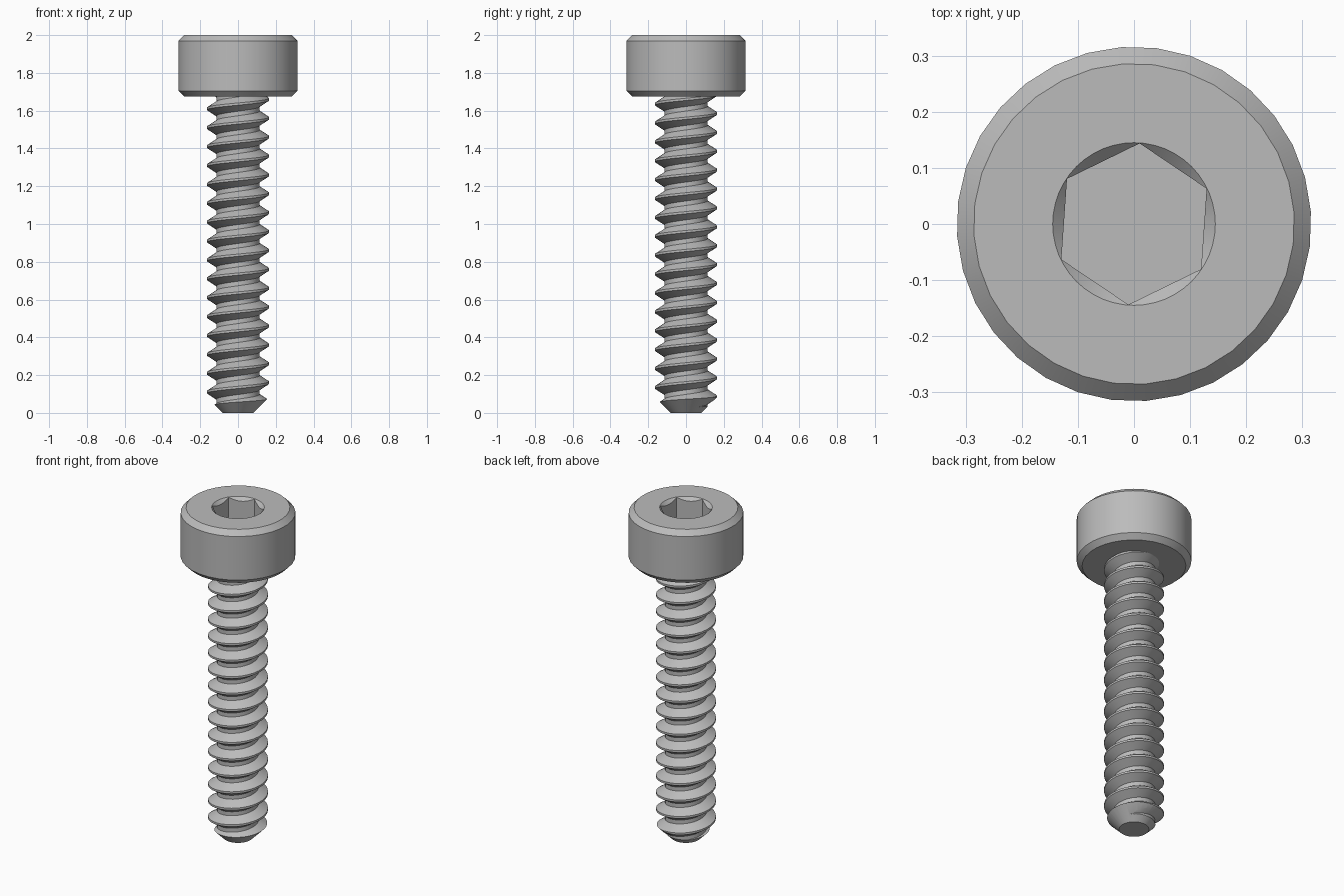
import bpy, bmesh
from math import pi, sin, cos, radians

if "Cube" in bpy.data.objects:
    bpy.data.objects.remove(bpy.data.objects["Cube"])

SEGMENTS = 32
PITCH = 0.1
MAJOR, MINOR = 0.165, 0.115
SHAFT_TOP = 1.69

steel = bpy.data.materials.new("steel grey")
steel.use_nodes = True
steel.diffuse_color = (0.5, 0.5, 0.5, 1)
steel.node_tree.nodes["Principled BSDF"].inputs["Base Color"].default_value = steel.diffuse_color


def add_object(name, bm):
    bmesh.ops.recalc_face_normals(bm, faces=bm.faces)
    mesh = bpy.data.meshes.new(name)
    bm.to_mesh(mesh)
    bm.free()
    mesh.materials.append(steel)
    obj = bpy.data.objects.new(name, mesh)
    bpy.context.collection.objects.link(obj)
    return obj


def lathe(name, profile, sides=SEGMENTS, turn=0.0):
    """Closed solid from (radius, height) points, capped at both ends."""
    bm = bmesh.new()
    rings = [[bm.verts.new((r * cos(turn + 2 * pi * i / sides),
                            r * sin(turn + 2 * pi * i / sides), z))
              for i in range(sides)] for r, z in profile]
    for low, high in zip(rings, rings[1:]):
        for i in range(sides):
            j = (i + 1) % sides
            bm.faces.new((low[i], low[j], high[j], high[i]))
    bm.faces.new(rings[0])
    bm.faces.new(rings[-1])
    return add_object(name, bm)


def cut(obj, cutter, operation):
    mod = obj.modifiers.new("cut", 'BOOLEAN')
    mod.operation, mod.solver, mod.object = operation, 'EXACT', cutter
    bpy.context.view_layer.objects.active = obj
    bpy.ops.object.modifier_apply(modifier=mod.name)
    bpy.data.objects.remove(cutter)


def smooth(obj):
    bpy.ops.object.select_all(action='DESELECT')
    obj.select_set(True)
    bpy.context.view_layer.objects.active = obj
    bpy.ops.object.shade_smooth_by_angle(angle=radians(30))


# Chamfered cap head with a countersunk hexagonal socket
head = lathe("head", [(0.286, 1.675), (0.316, 1.705), (0.316, 1.97), (0.286, 2.0)],
             turn=radians(4))
cut(head, lathe("hex_cutter", [(0.144, 1.84), (0.144, 2.1)], 6, radians(26)), 'DIFFERENCE')
cut(head, lathe("countersink_cutter", [(0.045, 1.9), (0.165, 2.02)], 48), 'DIFFERENCE')
smooth(head)

# Right-handed helical thread: each column is the tooth profile raised by its angle
tooth = [(MINOR, -0.038), (MAJOR, -0.006), (MAJOR, 0.006), (MINOR, 0.038)]
step = len(tooth)
bm = bmesh.new()
columns = []
for i in range(SEGMENTS):
    a = 2 * pi * i / SEGMENTS
    columns.append([bm.verts.new((r * cos(a), r * sin(a),
                                  0.06 + dz + PITCH * (n + i / SEGMENTS)))
                    for n in range(-4, 20) for r, dz in tooth])
for i in range(SEGMENTS):
    here, there = columns[i], columns[(i + 1) % SEGMENTS]
    if i == SEGMENTS - 1:
        there = there[step:]
    for k in range(len(there) - 1):
        bm.faces.new((here[k], there[k], there[k + 1], here[k + 1]))
for height, side in ((-0.05, -1), (SHAFT_TOP, 1)):
    bmesh.ops.bisect_plane(bm, geom=bm.verts[:] + bm.edges[:] + bm.faces[:],
                           plane_co=(0, 0, height), plane_no=(0, 0, side), clear_outer=True)
bmesh.ops.holes_fill(bm, edges=[e for e in bm.edges if e.is_boundary], sides=0)
shaft = add_object("threaded_shaft", bm)

# Tapered tip
cut(shaft, lathe("tip_cutter", [(0.082, 0), (0.25, 0.168), (0.25, 1.8)], 64), 'INTERSECT')
smooth(shaft)
